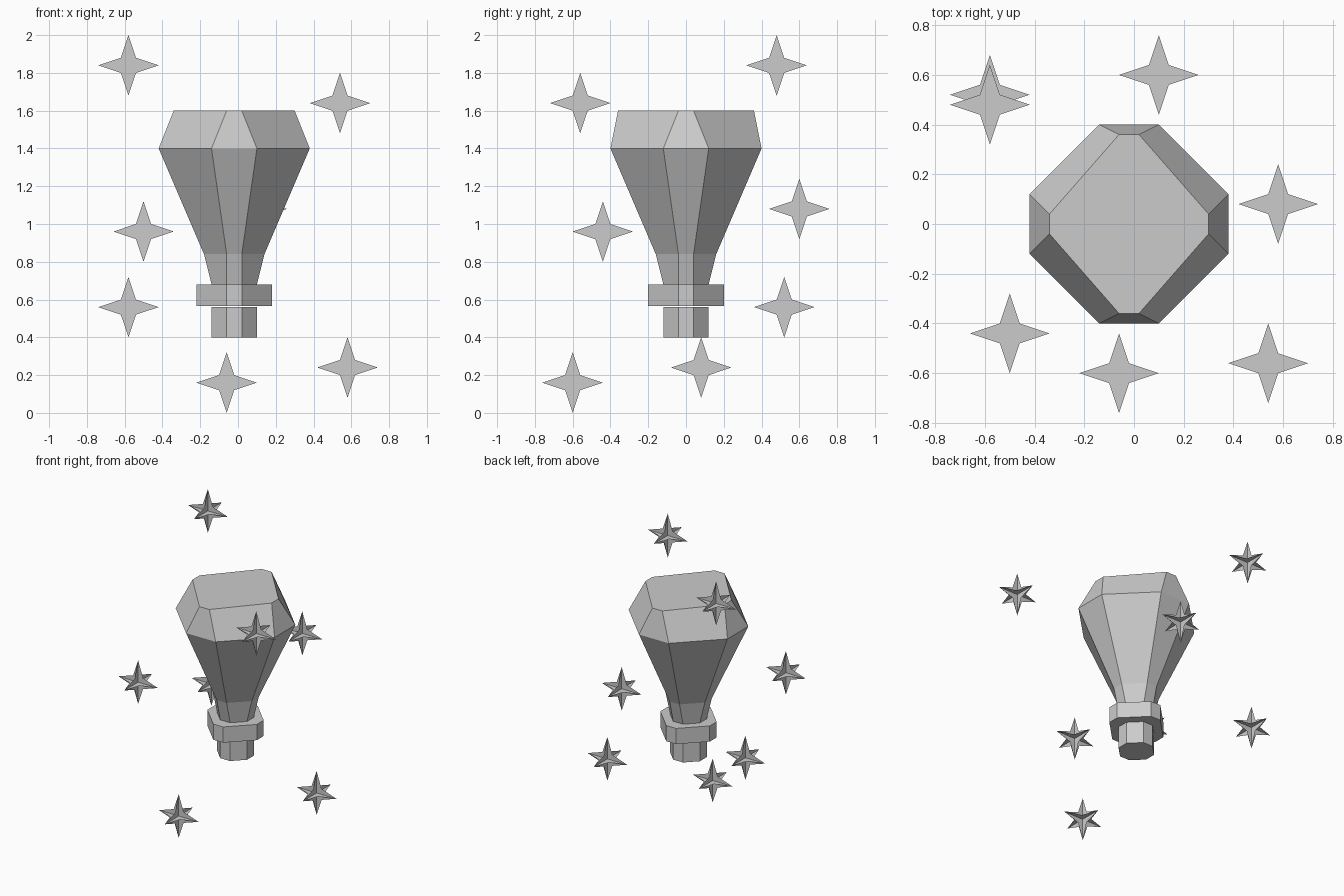
import bpy, bmesh
from mathutils import Matrix, Vector

if "Cube" in bpy.data.objects:
    bpy.data.objects.remove(bpy.data.objects["Cube"])

CX = -0.02  # the bulb axis sits slightly left of centre


def add_object(name, bm):
    mesh = bpy.data.meshes.new(name)
    bm.to_mesh(mesh)
    bm.free()
    obj = bpy.data.objects.new(name, mesh)
    bpy.context.collection.objects.link(obj)
    return obj


def loft(name, rings):
    """Capped stack of chamfered-square rings: (z, half x, half y, half flat)."""
    bm = bmesh.new()
    loops = []
    for z, hx, hy, f in rings:
        pts = [(hx, -f), (hx, f), (f, hy), (-f, hy),
               (-hx, f), (-hx, -f), (-f, -hy), (f, -hy)]
        loops.append([bm.verts.new((CX + x, y, z)) for x, y in pts])
    for a, b in zip(loops, loops[1:]):
        for i in range(8):
            j = (i + 1) % 8
            bm.faces.new((a[i], a[j], b[j], b[i]))
    bm.faces.new(loops[0][::-1])
    bm.faces.new(loops[-1])
    bmesh.ops.recalc_face_normals(bm, faces=bm.faces)
    return add_object(name, bm)


# Lamp body: screw base, collar, and flared faceted bulb
loft("base", [(0.40, 0.12, 0.12, 0.04), (0.56, 0.12, 0.12, 0.04)])
loft("collar", [(0.565, 0.20, 0.20, 0.04), (0.68, 0.20, 0.20, 0.04)])
loft("bulb", [(0.68, 0.12, 0.12, 0.04), (0.84, 0.16, 0.16, 0.04),
              (1.40, 0.40, 0.40, 0.12), (1.60, 0.32, 0.36, 0.04)])


# Sparkles: three crossed flat four-pointed stars
def sparkle(name, location, tip=0.16, notch=0.04):
    bm = bmesh.new()
    outline = [(tip, 0), (notch, notch), (0, tip), (-notch, notch),
               (-tip, 0), (-notch, -notch), (0, -tip), (notch, -notch)]
    for axis in range(3):
        rim = []
        for u, v in outline:
            p = Vector((0, 0, 0))
            p[(axis + 1) % 3], p[(axis + 2) % 3] = u, v
            rim.append(bm.verts.new(p))
        mid = bm.verts.new((0, 0, 0))
        for i in range(8):
            bm.faces.new((mid, rim[i], rim[(i + 1) % 8]))
    bm.transform(Matrix.Translation(location))
    add_object(name, bm)


spots = [(-0.58, 0.48, 1.84), (0.54, -0.56, 1.64), (0.10, 0.60, 1.08),
         (-0.50, -0.44, 0.96), (-0.58, 0.52, 0.56), (-0.06, -0.60, 0.16),
         (0.58, 0.08, 0.24)]
for n, spot in enumerate(spots, 1):
    sparkle(f"sparkle_{n}", spot)
